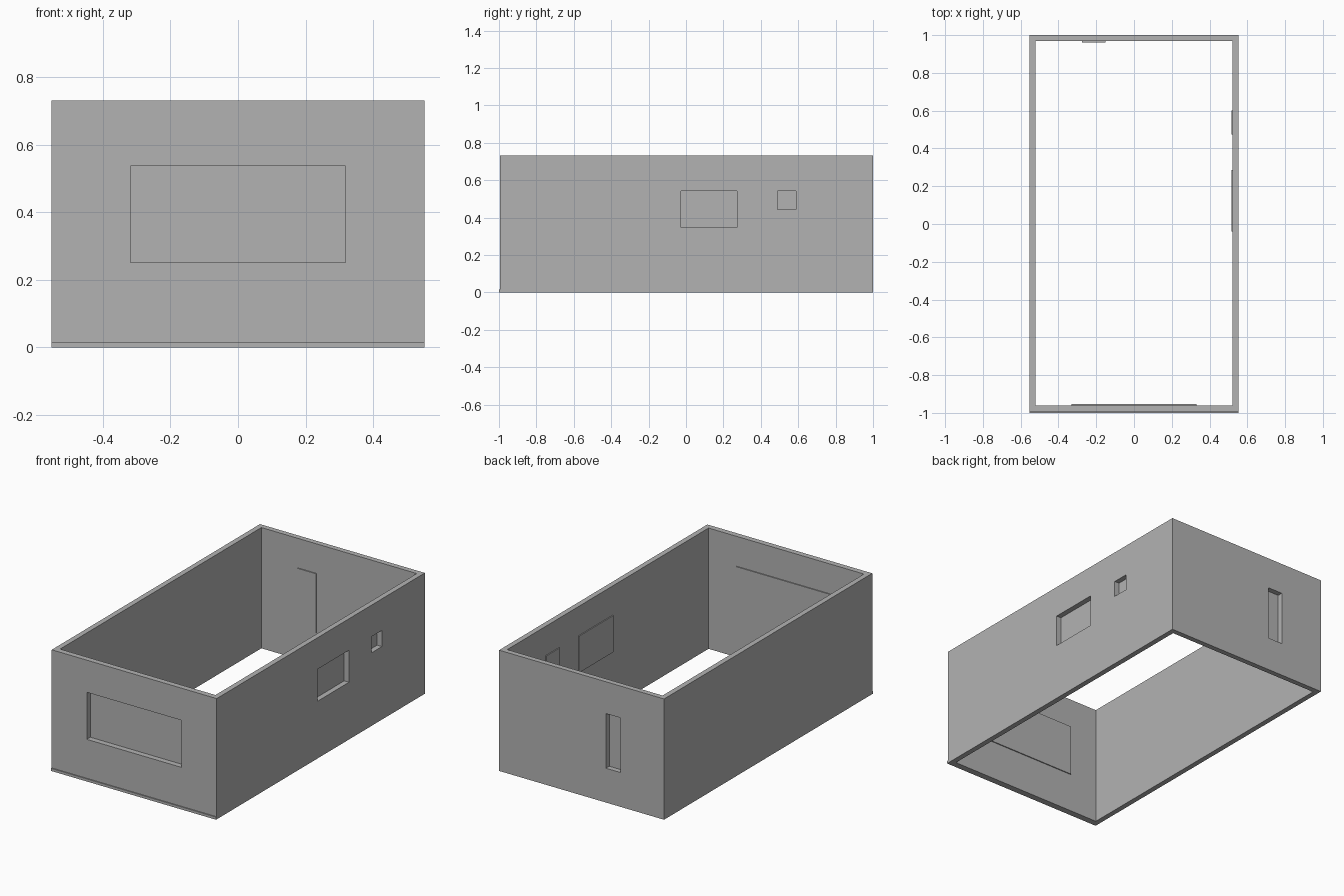
import bpy

cube = bpy.data.objects.get("Cube")
if cube:
    bpy.data.objects.remove(cube, do_unlink=True)

# Single wall colour
grey = bpy.data.materials.new("wall grey")
grey.use_nodes = True
colour = (0.45, 0.45, 0.45, 1)
grey.diffuse_color = colour
grey.node_tree.nodes["Principled BSDF"].inputs["Base Color"].default_value = colour


def box(name, low, high):
    """Axis-aligned box between two corners."""
    centre = [(a + b) / 2 for a, b in zip(low, high)]
    bpy.ops.mesh.primitive_cube_add(size=1, location=centre)
    obj = bpy.context.object
    obj.name = name
    obj.scale = [b - a for a, b in zip(low, high)]
    bpy.ops.object.transform_apply(location=True, rotation=True, scale=True)
    obj.data.materials.append(grey)
    return obj


def cut(target, cutter):
    """Subtract the cutter and discard it."""
    mod = target.modifiers.new("cut", "BOOLEAN")
    mod.operation = "DIFFERENCE"
    mod.solver = "EXACT"
    mod.object = cutter
    bpy.context.view_layer.objects.active = target
    bpy.ops.object.modifier_apply(modifier=mod.name)
    bpy.data.objects.remove(cutter, do_unlink=True)


HEIGHT = 0.732
OUT_X, IN_X = 0.553, 0.521
FRONT, FRONT_IN = -0.994, -0.96
BACK, BACK_IN = 1.0, 0.968
PANEL, MARGIN = 0.006, 0.014

# Open rectangular shell
walls = box("walls", (-OUT_X, FRONT, 0), (OUT_X, BACK, HEIGHT))
cut(walls, box("room_cutter", (-IN_X, FRONT_IN, -1), (IN_X, BACK_IN, 1)))

# Sill strip along the foot of the front wall
box("front_foot_strip", (-OUT_X, -1, 0), (OUT_X, FRONT, 0.016))

# Openings: name, run axis, inner face, inward direction, start, end, bottom, top
openings = [
    ("front_window", "x", FRONT_IN, 1, -0.318, 0.318, 0.252, 0.537),
    ("back_window", "x", BACK_IN, -1, -0.262, -0.164, 0.208, 0.539),
    ("side_window", "y", IN_X, -1, -0.027, 0.273, 0.347, 0.541),
    ("small_side_window", "y", IN_X, -1, 0.488, 0.588, 0.443, 0.541),
]


def slab(name, axis, d0, d1, a, b, z0, z1):
    """Box given by its depth range and its run along a wall."""
    d0, d1 = sorted((d0, d1))
    if axis == "x":
        return box(name, (a, d0, z0), (b, d1, z1))
    return box(name, (d0, a, z0), (d1, b, z1))


# Cut each opening and close it with a slightly larger panel on the inside
for name, axis, face, inward, a, b, z0, z1 in openings:
    cut(walls, slab("cutter", axis, face + inward * 0.05, face - inward * 0.1,
                    a, b, z0, z1))
    slab(name + "_panel", axis, face, face + inward * PANEL,
         a - MARGIN, b + MARGIN, z0 - MARGIN, z1 + MARGIN)
